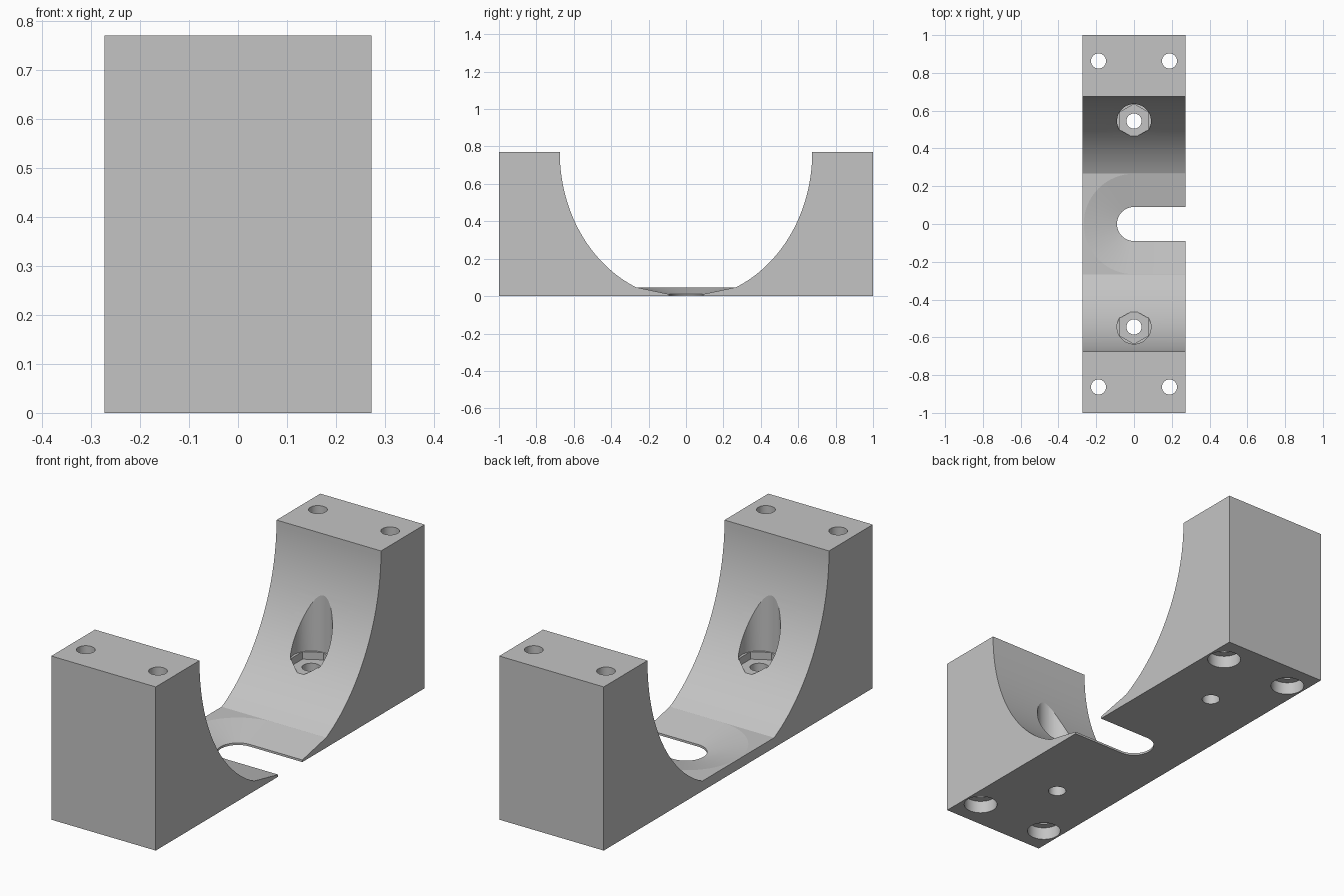
import bpy, bmesh, math

if "Cube" in bpy.data.objects:
    bpy.data.objects.remove(bpy.data.objects["Cube"])

HALF_X, HEIGHT = 0.272, 0.77

grey = bpy.data.materials.new("light grey")
grey.use_nodes = True
grey.diffuse_color = (0.55, 0.55, 0.55, 1)
grey.node_tree.nodes["Principled BSDF"].inputs["Base Color"].default_value = (0.55, 0.55, 0.55, 1)


def loft(name, layers, along_x=False):
    """Closed solid through layers of (outline, level), along z or x."""
    bm = bmesh.new()
    rings = []
    for outline, level in layers:
        rings.append([bm.verts.new((level, a, b) if along_x else (a, b, level))
                      for a, b in outline])
    n = len(rings[0])
    for low, high in zip(rings, rings[1:]):
        for i in range(n):
            j = (i + 1) % n
            bm.faces.new((low[i], low[j], high[j], high[i]))
    bm.faces.new(rings[0][::-1])
    bm.faces.new(rings[-1])
    bmesh.ops.recalc_face_normals(bm, faces=bm.faces)
    mesh = bpy.data.meshes.new(name)
    bm.to_mesh(mesh)
    bm.free()
    obj = bpy.data.objects.new(name, mesh)
    mesh.materials.append(grey)
    bpy.context.collection.objects.link(obj)
    return obj


def circle(x, y, r, sides=48):
    return [(x + r * math.sin(2 * math.pi * i / sides),
             y + r * math.cos(2 * math.pi * i / sides)) for i in range(sides)]


def open_slot(r, sides=32):
    """Half circle on the right, running straight out past the left side."""
    arc = [(-r * math.sin(math.pi * i / sides), r * math.cos(math.pi * i / sides))
           for i in range(sides + 1)]
    return arc + [(0.5, -r), (0.5, r)]


# Saddle block: elliptical cradle ending on a thin flat web
WIDE, DEEP, FLAT = 0.675, 0.787, 0.267
end = math.acos(FLAT / WIDE)
wall = [(WIDE * math.cos(end * i / 32), HEIGHT - DEEP * math.sin(end * i / 32))
        for i in range(33)]
half = [(1, 0), (1, HEIGHT)] + wall
profile = half + [(-y, z) for y, z in reversed(half)]
block = loft("saddle_block", [(profile, -HALF_X), (profile, HALF_X)], along_x=True)

# Conical recess and open slot in the web
web_z = wall[-1][1]
cutters = [
    loft("recess_cutter", [(open_slot(0.09), 0.01), (open_slot(0.266), web_z),
                           (open_slot(0.266), 0.1)]),
    loft("slot_cutter", [(open_slot(0.09), -0.1), (open_slot(0.09), 0.08)]),
]


def drill(name, x, y, r, bottom, top, sides=48):
    outline = circle(x, y, r, sides)
    cutters.append(loft(name, [(outline, bottom), (outline, top)]))


for side in (-1, 1):
    # Nut pocket: round access bore, hexagonal seat, through hole
    y = 0.545 * side
    drill("access_cutter", 0, y, 0.09, 0.235, 1)
    drill("hex_seat_cutter", 0, y, 0.0895, 0.2, 0.3, 6)
    drill("bolt_hole_cutter", 0, y, 0.04, -0.1, 0.25)
    # Corner holes, counterbored from below
    for x in (-0.188, 0.188):
        drill("corner_hole_cutter", x, 0.863 * side, 0.04, -0.1, 1)
        drill("counterbore_cutter", x, 0.863 * side, 0.075, -0.1, 0.06)

# Cut everything, then discard the cutters
bpy.ops.object.select_all(action='DESELECT')
bpy.context.view_layer.objects.active = block
block.select_set(True)
for cutter in cutters:
    cutter.hide_render = True
    mod = block.modifiers.new("cut", 'BOOLEAN')
    mod.operation = 'DIFFERENCE'
    mod.solver = 'EXACT'
    mod.object = cutter
    bpy.ops.object.modifier_apply(modifier=mod.name)
for cutter in cutters:
    bpy.data.objects.remove(cutter)

bpy.ops.object.shade_smooth_by_angle(angle=math.radians(10))
